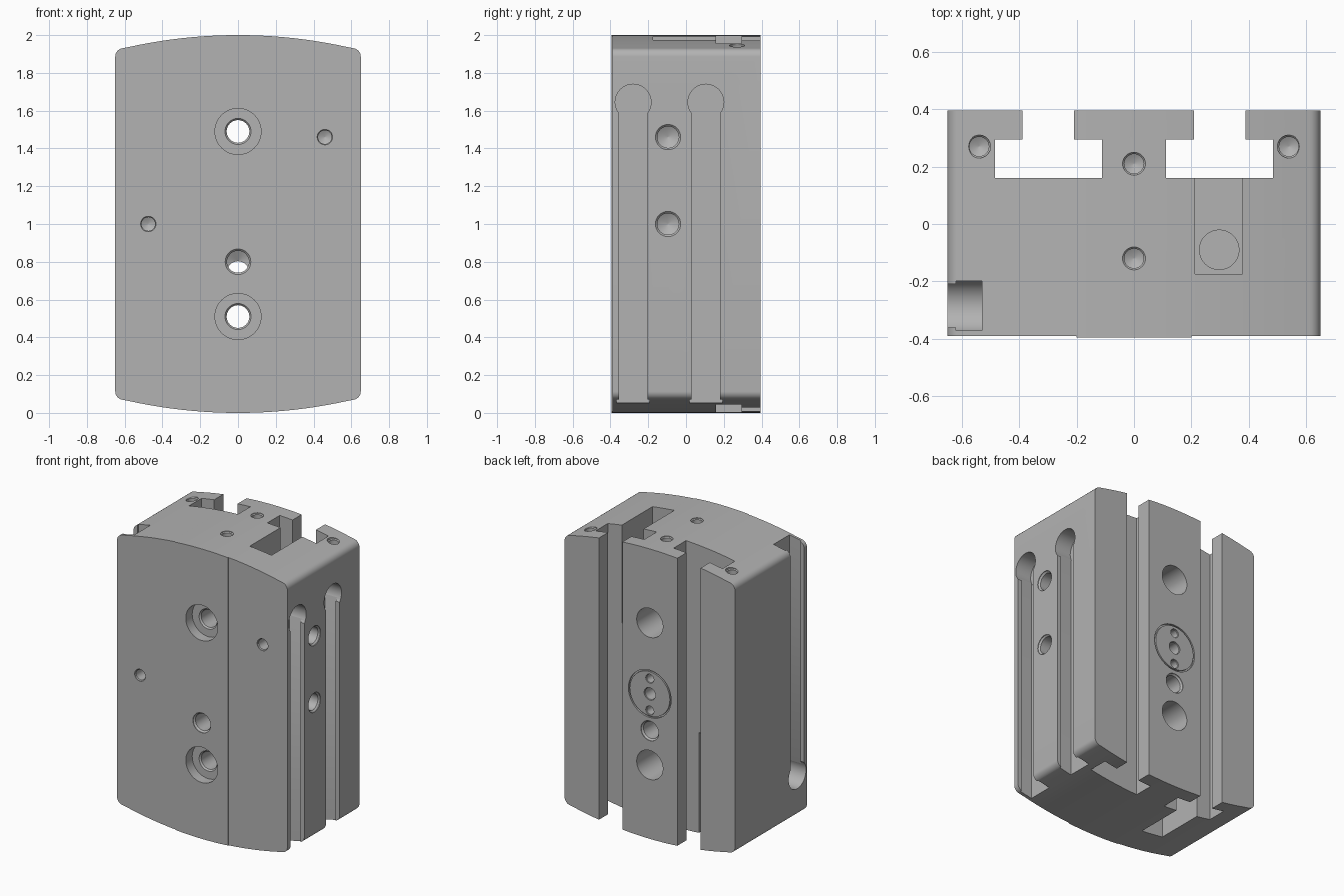
import bpy, bmesh, math
from mathutils import Vector

cube = bpy.data.objects.get("Cube")
if cube:
    bpy.data.objects.remove(cube, do_unlink=True)

metal = bpy.data.materials.new("grey metal")
metal.use_nodes = True
GREY = (0.45, 0.45, 0.45, 1)
metal.diffuse_color = GREY
metal.node_tree.nodes["Principled BSDF"].inputs["Base Color"].default_value = GREY

W, D, SAG = 0.65, 0.395, 0.08
R = (W * W + SAG * SAG) / (2 * SAG)


def arc_top(x):
    return 2 - R + math.sqrt(R * R - x * x)


def make_object(name, bm):
    bmesh.ops.recalc_face_normals(bm, faces=bm.faces)
    mesh = bpy.data.meshes.new(name)
    bm.to_mesh(mesh)
    bm.free()
    mesh.materials.append(metal)
    obj = bpy.data.objects.new(name, mesh)
    bpy.context.collection.objects.link(obj)
    return obj


# Main block: domed outline with rounded corners, extruded front to back
def block_outline():
    r = 0.045
    cx, cz = W - r, arc_top(W - r) - r
    right = [(cx + r * math.cos(a), cz + r * math.sin(a))
             for a in (math.radians(i * 10) for i in range(9))]
    dome = [(x, arc_top(x)) for x in (cx * (1 - i / 20) for i in range(1, 40))]
    left = [(-x, z) for x, z in reversed(right)]
    top = right + dome + left
    return top + [(-x, 2 - z) for x, z in top]


bm = bmesh.new()
front = bm.faces.new([bm.verts.new((x, -D, z)) for x, z in block_outline()])
back = bmesh.ops.extrude_face_region(bm, geom=[front])["geom"]
bmesh.ops.translate(bm, vec=(0, 2 * D, 0),
                    verts=[v for v in back if isinstance(v, bmesh.types.BMVert)])
body = make_object("machined_block", bm)


def cut(bm):
    """Subtract a solid from the block."""
    cutter = make_object("cutter", bm)
    cutter.hide_render = True
    mod = body.modifiers.new("cut", "BOOLEAN")
    mod.operation, mod.solver, mod.object = "DIFFERENCE", "EXACT", cutter
    bpy.context.view_layer.objects.active = body
    bpy.ops.object.modifier_apply(modifier=mod.name)
    bpy.data.objects.remove(cutter, do_unlink=True)


def cut_box(x, y, z):
    bm = bmesh.new()
    bmesh.ops.create_cube(bm, size=1)
    for v in bm.verts:
        v.co = [lo + (c + 0.5) * (hi - lo) for c, (lo, hi) in zip(v.co, (x, y, z))]
    cut(bm)


def cut_lathe(pos, into, steps, ring=False, n=32):
    """Cut a turned shape; steps are (depth, radius) along direction into."""
    bm = bmesh.new()
    rot = Vector((0, 0, 1)).rotation_difference(Vector(into))
    rows = []
    for depth, rad in steps:
        pts = [Vector((rad * math.cos(t), rad * math.sin(t), depth))
               for t in (2 * math.pi * i / n for i in range(n))]
        rows.append([bm.verts.new(Vector(pos) + rot @ p) for p in pts])
    if ring:
        rows.append(rows[0])
    for a, b in zip(rows, rows[1:]):
        for i in range(n):
            j = (i + 1) % n
            bm.faces.new((a[i], a[j], b[j], b[i]))
    if not ring:
        bm.faces.new(rows[0])
        bm.faces.new(rows[-1])
    cut(bm)


def drill(pos, into, r, depth, chamfer=0.01):
    """Chamfered blind hole with a drill point."""
    cut_lathe(pos, into, [(-0.05, r + chamfer), (0.004, r + chamfer),
                          (0.004 + chamfer, r), (depth, r), (depth + r / 2, r * 0.05)])


INTO_BACK, INTO_FRONT, DOWN, INTO_LEFT = (0, 1, 0), (0, -1, 0), (0, 0, -1), (-1, 0, 0)

# Shallow relief either side of the raised front strip
for s in (-1, 1):
    cut_box(sorted((s * 0.2, s)), (-1, -D + 0.005), (-1, 3))

# T-slots along the back, each with a deep pocket at one end
for s in (-1, 1):
    cut_box(sorted((s * 0.112, s * 0.485)), (0.16, 0.295), (-1, 3))
    cut_box(sorted((s * 0.21, s * 0.388)), (0.25, 1), (-1, 3))
    cut_box(sorted((s * 0.212, s * 0.378)), (-0.175, 0.2), (1.3, 3) if s > 0 else (-1, 0.7))
    cut_lathe((s * 0.297, -0.09, 1 + s * 0.4), (0, 0, -s), [(0, 0.069), (0.3, 0.069)])


# Keyhole sensor grooves: two on the right side, one on the left
def side_groove(s, y):
    z = (-1, 1.645) if s > 0 else (0.355, 3)
    cut_box(sorted((s * (W - 0.03), s * (W - 0.12))), (y - 0.087, y + 0.087), z)
    cut_box(sorted((s * (W - 0.05), s)), (y - 0.075, y + 0.075), z)
    cut_lathe((s * W, y, 1 + s * 0.645), (-s, 0, 0), [(-0.1, 0.095), (0.121, 0.095)], n=48)


for s, y in ((1, -0.28), (1, 0.105), (-1, -0.285)):
    side_groove(s, y)

# Counterbored through holes with a wider bore at the back
for z in (0.51, 1.49):
    cut_lathe((0, -D, z), INTO_BACK, [(-0.05, 0.122), (0.07, 0.122), (0.07, 0.069),
                                      (0.08, 0.06), (0.9, 0.06)], n=48)
    cut_lathe((0, D, z), INTO_FRONT, [(-0.05, 0.1), (0.3, 0.1)], n=48)

# Offset air port passing from front to back
drill((0, -D, 0.8), INTO_BACK, 0.058, 0.45)
drill((0, D, 0.745), INTO_FRONT, 0.058, 0.4)

# Dowel holes in the front
for x, z in ((0.46, 1.46), (-0.475, 1.0)):
    drill((x, -D + 0.005, z), INTO_BACK, 0.036, 0.12, 0.005)

# Threaded holes in the right side and the top
for z in (1.0, 1.46):
    drill((W, -0.095, z), INTO_LEFT, 0.057, 0.2)
for x, y in ((0, 0.21), (0, -0.12), (-0.54, 0.27), (0.54, 0.27)):
    drill((x, y, arc_top(x)), DOWN, 0.034, 0.15, 0.006)

# Round cover on the back: ring groove and three small holes
cut_lathe((0, D, 1), INTO_FRONT, [(-0.02, 0.163), (0.012, 0.163), (0.012, 0.153),
                                  (-0.02, 0.153)], ring=True, n=64)
for z, r in ((1.0, 0.04), (1.105, 0.028), (0.885, 0.028)):
    drill((0, D, z), INTO_FRONT, r, 0.1, 0.003)

# Smooth the dome, corners and bores, keep machined edges crisp
bpy.ops.object.select_all(action="DESELECT")
body.select_set(True)
bpy.context.view_layer.objects.active = body
bpy.ops.object.shade_smooth_by_angle(angle=math.radians(30))
